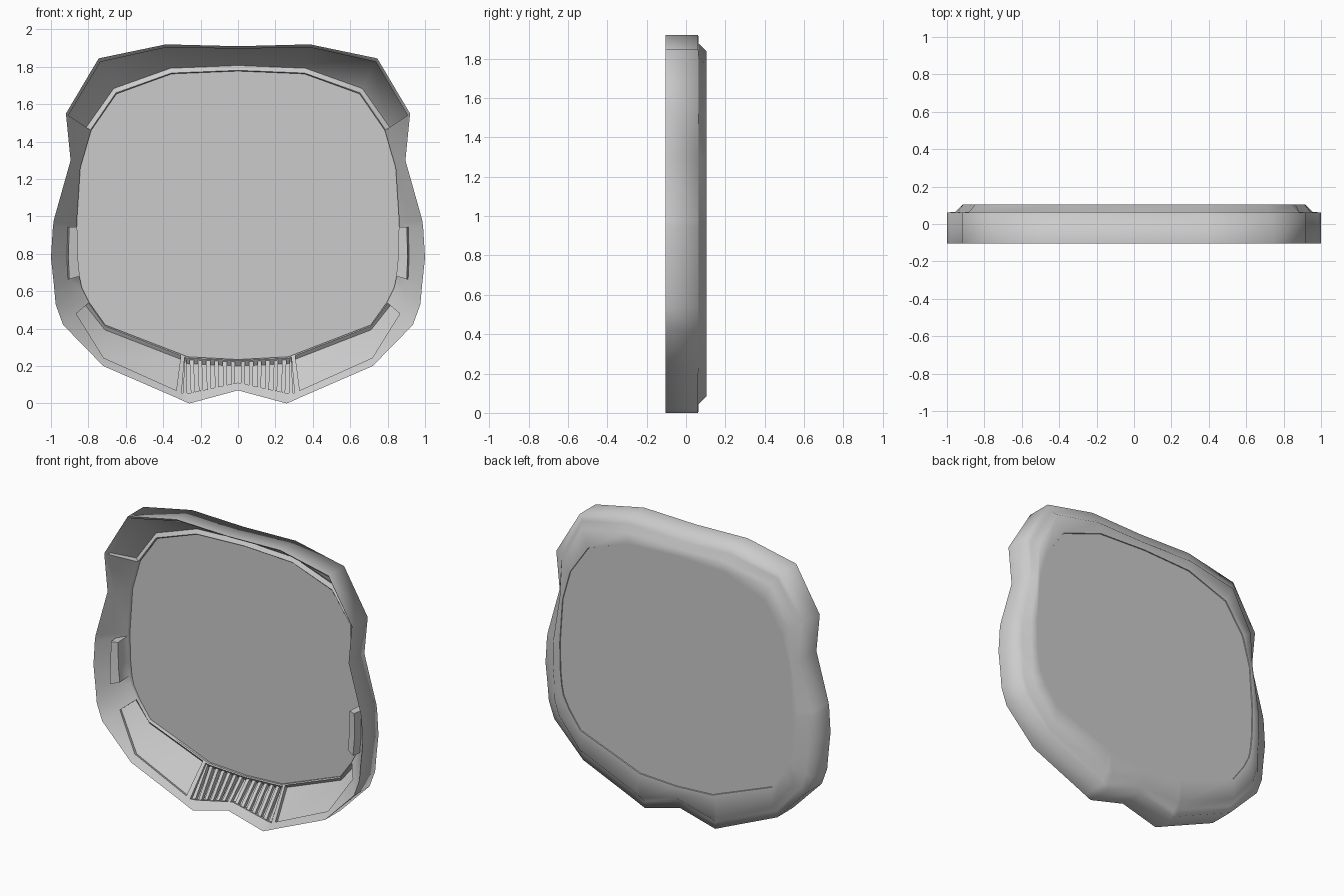
import bpy, bmesh, math
from mathutils import Vector

if "Cube" in bpy.data.objects:
    bpy.data.objects.remove(bpy.data.objects["Cube"])

FRONT, STEP, BACK, SEAT = -0.105, 0.062, 0.105, 0.07

# right half, bottom to top: outer x, z, inner x, z, start of inset band
half = [
    (0, .07, 0, .235, .25), (.26, 0, .27, .25, .22), (.305, .019, .285, .256, .16),
    (.335, .033, .305, .264, .16), (.72, .2, .71, .42, .2), (.935, .42, .795, .54, .5),
    (.975, .53, .835, .62, .5), (.985, .64, .848, .68, .55), (1, .78, .858, .78, .6),
    (.99, .94, .862, .945, .62), (.985, .98, .862, .97, .5), (.895, 1.3, .843, 1.26, .3),
    (.92, 1.55, .785, 1.46, .1), (.745, 1.845, .65, 1.655, .1),
    (.385, 1.92, .355, 1.762, .1), (0, 1.91, 0, 1.777, .1)]
cols = half + [(-a, b, -c, d, e) for a, b, c, d, e in half[-2:0:-1]]
N = len(cols)


def surf(c, v, y=None):
    """Point between outer rim (v=0) and inner opening (v=1)."""
    if y is None:
        y = FRONT + (SEAT - FRONT) * v
    return Vector((c[0] + (c[2] - c[0]) * v, y, c[1] + (c[3] - c[1]) * v))


def radial(c):
    return Vector((c[0] - c[2], 0, c[1] - c[3])).normalized()


def width(c):
    return math.hypot(c[0] - c[2], c[1] - c[3])


def finish(bm, name, soft=()):
    bmesh.ops.recalc_face_normals(bm, faces=bm.faces)
    if soft:
        for f in bm.faces:
            f.smooth = True
        for e in bm.edges:
            e.smooth = (e.calc_face_angle(0) < math.radians(48)
                        or all(v in soft for v in e.verts))
    me = bpy.data.meshes.new(name)
    bm.to_mesh(me)
    bm.free()
    ob = bpy.data.objects.new(name, me)
    bpy.context.collection.objects.link(ob)
    return ob


# frame: closed ring with a funnel-shaped front and rounded back
bm = bmesh.new()
rings, band = [], []
for c in cols:
    w = width(c)
    pts = [surf(c, 0), surf(c, c[4]), surf(c, .97), surf(c, 1), surf(c, .98, BACK),
           surf(c, min(.6, .085 / w), BACK), surf(c, min(.35, .045 / w), STEP + .002),
           surf(c, 0, STEP)]
    rings.append([bm.verts.new(p) for p in pts])
for i in range(N):
    a, b = rings[i], rings[(i + 1) % N]
    for k in range(8):
        m = (k + 1) % 8
        f = bm.faces.new((a[k], a[m], b[m], b[k]))
        if k == 1:
            band.append(f)
bmesh.ops.recalc_face_normals(bm, faces=bm.faces)


# sunk and raised areas: (radial, y) shift of the band's outer and inner edge
def inset(indices, outer, inner):
    faces = [band[i % N] for i in indices]
    used = sorted({j % N for i in indices for j in (i, i + 1)})
    move = []
    for j in used:
        for k, s in ((1, outer), (2, inner)):
            move.append((rings[j][k].co.copy(), radial(cols[j]) * s[0] + Vector((0, s[1], 0))))
    res = bmesh.ops.extrude_face_region(bm, geom=faces)
    for v in [g for g in res["geom"] if isinstance(g, bmesh.types.BMVert)]:
        v.co += min(move, key=lambda m: (m[0] - v.co).length)[1]
    bmesh.ops.delete(bm, geom=[f for f in faces if f.is_valid], context='FACES')


inset(range(-2, 2), (.012, .036), (.03, .022))      # vent well
for tray in (range(3, 5), range(N - 5, N - 3)):     # lower trays
    inset(tray, (.008, .022), (.02, .015))
for pad in (range(7, 9), range(N - 9, N - 7)):      # side pads
    inset(pad, (-.008, -.06), (-.006, -.11))
inset(range(12, 18), (0, .027), (.026, .017))       # top channel
finish(bm, "frame", {v for r in rings for v in r[5:]})

# back panel filling the opening
bm = bmesh.new()
rim = [[bm.verts.new(surf(c, .99, y)) for c in cols] for y in (.088, .099)]
bm.faces.new(rim[0])
bm.faces.new(rim[1])
for i in range(N):
    j = (i + 1) % N
    bm.faces.new((rim[0][i], rim[0][j], rim[1][j], rim[1][i]))
finish(bm, "panel")


# vent slats
def vent_col(t):
    a, b, s = (half[0], half[1], t / .87) if t < .87 else (half[1], half[2], (t - .87) / .13)
    return [p + (q - p) * s for p, q in zip(a, b)]


bm = bmesh.new()
for side in (1, -1):
    for i in range(7):
        t = (i + .35) / 7
        corners = []
        for tt in (t, t + .072):
            c = vent_col(tt)
            r = radial(c)
            for v in (c[4] + .01, .96):
                for d in (.008, .038):
                    w = .3 if v < .5 else .8
                    p = surf(c, v) + (r * w + Vector((0, .7, 0))) * d
                    corners.append(bm.verts.new((p.x * side, p.y, p.z)))
        for q in ((0, 1, 3, 2), (4, 6, 7, 5), (0, 4, 5, 1), (2, 3, 7, 6), (0, 2, 6, 4), (1, 5, 7, 3)):
            bm.faces.new([corners[k] for k in q])
finish(bm, "vent_slats")
